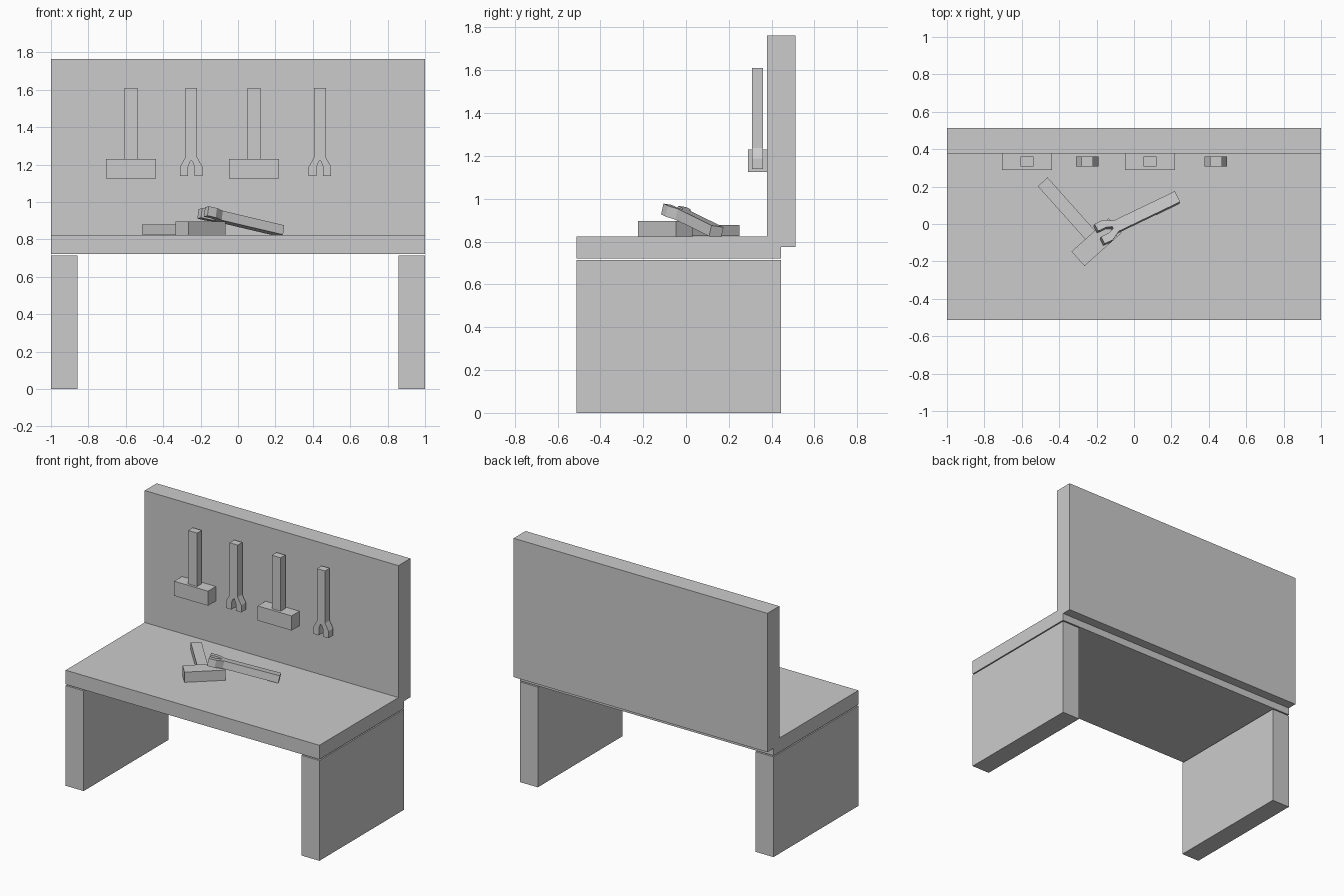
import bpy, bmesh, math
from mathutils import Vector, Matrix

if "Cube" in bpy.data.objects:
    bpy.data.objects.remove(bpy.data.objects["Cube"])


def new_object(name, bm, matrix=None):
    bmesh.ops.recalc_face_normals(bm, faces=bm.faces)
    mesh = bpy.data.meshes.new(name)
    bm.to_mesh(mesh)
    bm.free()
    ob = bpy.data.objects.new(name, mesh)
    bpy.context.collection.objects.link(ob)
    if matrix is not None:
        ob.matrix_world = matrix
    return ob


def box(name, lo, hi, matrix=None):
    lo, hi = Vector(lo), Vector(hi)
    bm = bmesh.new()
    bmesh.ops.create_cube(bm, size=1)
    bmesh.ops.scale(bm, vec=hi - lo, verts=bm.verts)
    bmesh.ops.translate(bm, vec=(lo + hi) / 2, verts=bm.verts)
    return new_object(name, bm, matrix)


def placement(origin, along, face):
    """Local z follows the handle, local -y is the visible face."""
    z = Vector(along).normalized()
    y = -Vector(face).normalized()
    m = Matrix((y.cross(z), y, z)).transposed().to_4x4()
    m.translation = origin
    return m


def hammer(name, m):
    box(name + "_head", (-.1335, -.044, -.052), (.1335, .044, .052), m)
    box(name + "_handle", (-.035, -.026, .052), (.035, .026, .4325), m)


def wrench(name, m):
    half = [(.005, .08), (.017, .05), (.017, 0), (.06, 0),
            (.06, .05), (.032, .1), (.032, .472)]
    outline = half + [(-x, z) for x, z in reversed(half)]
    bm = bmesh.new()
    face = bm.faces.new([bm.verts.new((x, -.026, z)) for x, z in outline])
    ext = bmesh.ops.extrude_face_region(bm, geom=[face])
    verts = [v for v in ext["geom"] if isinstance(v, bmesh.types.BMVert)]
    bmesh.ops.translate(bm, vec=(0, .052, 0), verts=verts)
    new_object(name, bm, m)


# Bench
box("left_leg", (-1, -.512, 0), (-.858, .443, .714))
box("right_leg", (.858, -.512, 0), (1, .443, .714))
box("tabletop", (-1, -.512, .722), (1, .443, .823))
box("back_panel", (-1, .378, .774), (1, .512, 1.763))

# Hanging tools
for i, (hx, wx) in enumerate([(-.573, -.25), (.086, .438)], 1):
    hammer(f"hanging_hammer_{i}", placement((hx, .334, 1.1775), (0, 0, 1), (0, -1, 0)))
    wrench(f"hanging_wrench_{i}", placement((wx, .334, 1.138), (0, 0, 1), (0, -1, 0)))

# Hammer lying on the table
hammer("table_hammer", placement((-.2, -.097, .852), (-.288, .322, 0), (0, 0, 1)))

# Wrench leaning on the hammer head
tilt, turn = math.radians(12), math.radians(25.6)
d = Vector((math.cos(tilt) * math.cos(turn), math.cos(tilt) * math.sin(turn), -math.sin(tilt)))
up = (Vector((0, 0, 1)) - d * d.z).normalized()
up = Matrix.Rotation(math.radians(-8), 3, d) @ up
wrench("table_wrench", placement((-.187, -.058, .944), d, up))
